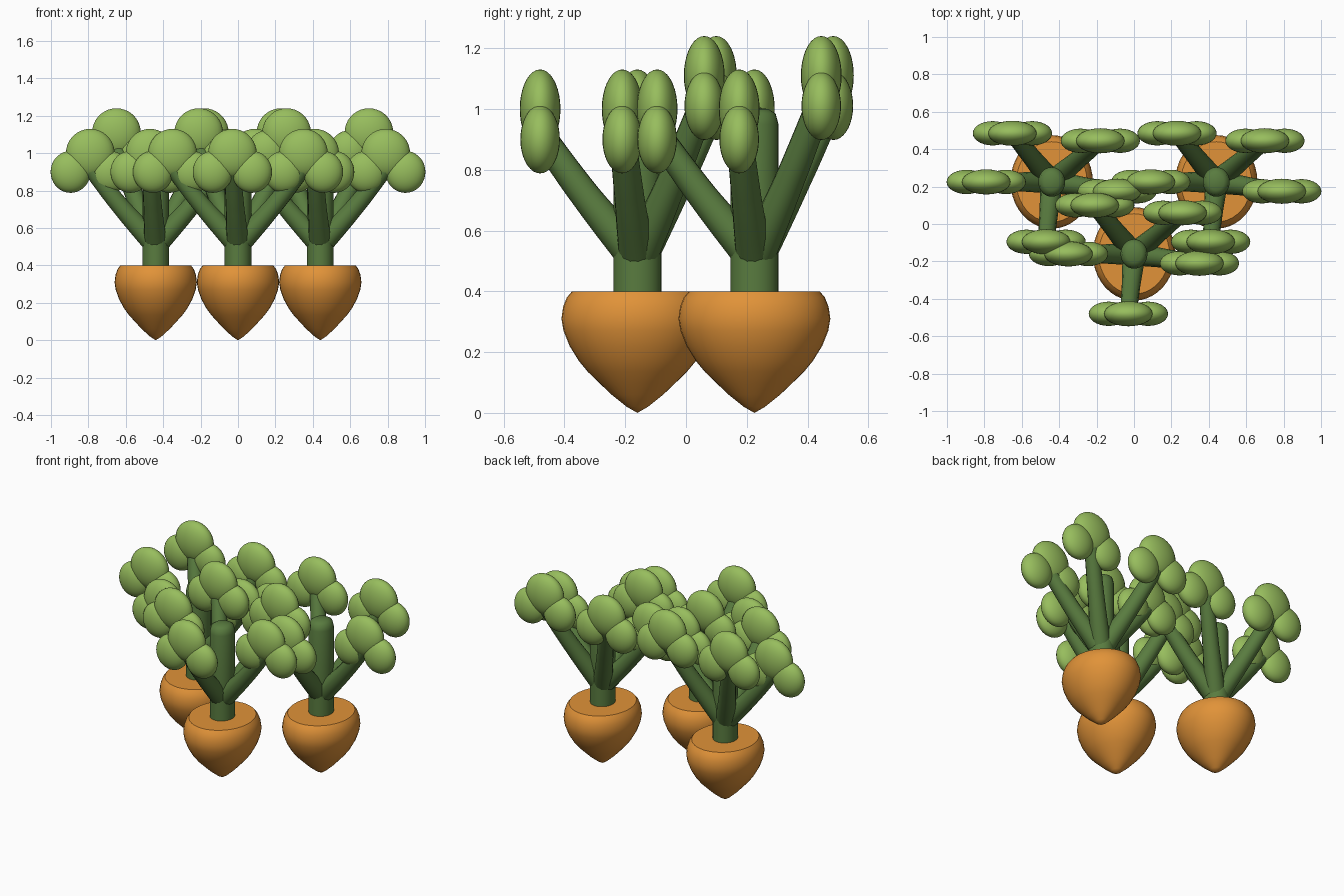
import bpy, bmesh
from mathutils import Vector

cube = bpy.data.objects.get("Cube")
if cube:
    bpy.data.objects.remove(cube, do_unlink=True)


def material(name, rgb):
    m = bpy.data.materials.new(name)
    m.use_nodes = True
    m.diffuse_color = (*rgb, 1)
    m.node_tree.nodes["Principled BSDF"].inputs["Base Color"].default_value = (*rgb, 1)
    return m


ORANGE = material("carrot orange", (0.75, 0.29, 0.04))
STEM = material("stem green", (0.10, 0.20, 0.05))
LEAF = material("leaf green", (0.31, 0.51, 0.11))


def mesh_from(bm, name, mat):
    bmesh.ops.recalc_face_normals(bm, faces=bm.faces)
    for f in bm.faces:
        f.smooth = True
    me = bpy.data.meshes.new(name)
    bm.to_mesh(me)
    bm.free()
    me.materials.append(mat)
    return me


def lathe(name, profile, mat, sx, sy, steps=40):
    """Revolve a (radius, height) profile about z, then squash it."""
    bm = bmesh.new()
    verts = [bm.verts.new((r, 0, z)) for r, z in profile]
    edges = [bm.edges.new(pair) for pair in zip(verts, verts[1:])]
    bmesh.ops.spin(bm, geom=verts + edges, axis=(0, 0, 1), cent=(0, 0, 0),
                   angle=6.2831853, steps=steps)
    bmesh.ops.remove_doubles(bm, verts=bm.verts, dist=0.0005)
    bmesh.ops.scale(bm, vec=(sx, sy, 1), verts=bm.verts)
    return mesh_from(bm, name, mat)


def ellipsoid(name, size):
    bm = bmesh.new()
    bmesh.ops.create_uvsphere(bm, u_segments=28, v_segments=18, radius=1)
    bmesh.ops.scale(bm, vec=size, verts=bm.verts)
    return mesh_from(bm, name, LEAF)


def place(name, data, loc):
    ob = bpy.data.objects.new(name, data)
    ob.location = loc
    bpy.context.collection.objects.link(ob)
    return ob


def branch_curve(end):
    """Tapered stalk that leaves the stem and bends gently outwards."""
    cu = bpy.data.curves.new("branch", "CURVE")
    cu.dimensions = "3D"
    cu.bevel_depth = 0.046
    cu.bevel_resolution = 5
    cu.use_fill_caps = True
    cu.materials.append(STEM)
    start = Vector((end.x * 0.06, end.y * 0.06, 0.53))
    mid = start.lerp(end, 0.5)
    mid.z -= 0.012
    sp = cu.splines.new("BEZIER")
    sp.bezier_points.add(2)
    for p, co, r in zip(sp.bezier_points, (start, mid, end), (1.3, 1.08, 0.95)):
        p.co = co
        p.radius = r
        p.handle_left_type = p.handle_right_type = "AUTO"
    return cu


# Shared part meshes
root = lathe("root", [(0, 0), (.035, .02), (.085, .06), (.127, .1), (.163, .135),
                      (.192, .17), (.223, .22), (.243, .27), (.25, .31), (.244, .35),
                      (.232, .38), (.215, .4), (.1, .4), (0, .4)], ORANGE, 0.88, 1)
stem = lathe("stem", [(0, .36), (.079, .36), (.079, .6), (.079, .95), (.07, .985),
                      (.045, 1.0), (0, 1.005)], STEM, 0.91, 1, 28)
big_leaf = ellipsoid("big_leaf", (0.13, 0.067, 0.13))
small_leaf = ellipsoid("small_leaf", (0.107, 0.065, 0.112))

# Leaf cluster centres relative to each plant
clusters = {
    "back_right": (-0.21, 0.26, 1.11), "back_left": (0.26, 0.22, 1.11),
    "right": (-0.35, 0, 1.0), "left": (0.35, -0.05, 1.0), "front": (-0.03, -0.32, 1.0),
}
branches = {k: branch_curve(Vector(c) - Vector((0, 0, 0.08))) for k, c in clusters.items()}

# Three plants
plants = {"right": (-0.44, 0.225, 0), "left": (0.44, 0.225, 0), "front": (0, -0.16, 0)}
for plant, base in plants.items():
    base = Vector(base)
    place(f"{plant}_carrot_root", root, base)
    place(f"{plant}_carrot_stem", stem, base)
    for side, c in clusters.items():
        label = f"{plant}_carrot_{side}"
        centre = base + Vector(c)
        place(f"{label}_branch", branches[side], base)
        place(f"{label}_big_leaf", big_leaf, centre)
        for sx in (-1, 1):
            place(f"{label}_small_leaf", small_leaf, centre + Vector((sx * 0.105, 0, -0.1)))

# Keep the crown rims crisp
for me, angle in ((root, 0.7), (stem, 1.0)):
    me.set_sharp_from_angle(angle=angle)
